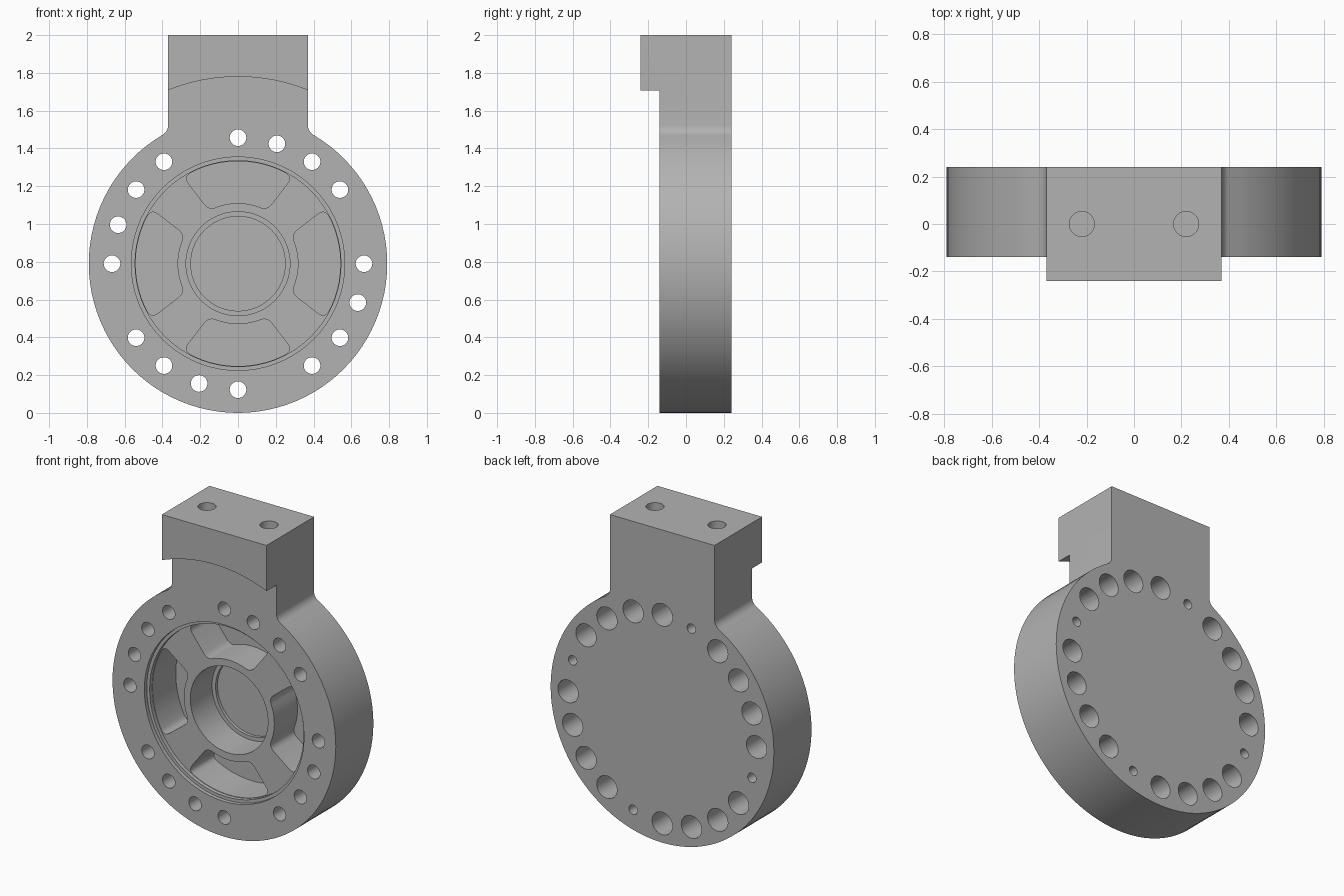
import bpy
import bmesh
from math import sin, cos, pi, radians, atan2, hypot
from mathutils import Vector

old = bpy.data.objects.get("Cube")
if old:
    bpy.data.objects.remove(old, do_unlink=True)

CZ, R = 0.79, 0.79            # disc centre height and radius
FRONT, BACK = -0.14, 0.24     # disc faces
HEAD_X, LIP_Y = 0.37, -0.24   # head half width and lip face

metal = bpy.data.materials.new("grey metal")
metal.use_nodes = True
grey = (0.45, 0.45, 0.45, 1)
metal.diffuse_color = grey
metal.node_tree.nodes["Principled BSDF"].inputs["Base Color"].default_value = grey


def arc(r, a0, a1, n, cx=0.0, cz=CZ):
    return [(cx + r * cos(a0 + (a1 - a0) * i / n), cz + r * sin(a0 + (a1 - a0) * i / n))
            for i in range(n + 1)]


def circle(r, n=32, cx=0.0, cz=CZ):
    return arc(r, 0, 2 * pi, n, cx, cz)[:-1]


def prism(bm, profile, y0, y1):
    face = bm.faces.new([bm.verts.new((x, y0, z)) for x, z in profile])
    ext = bmesh.ops.extrude_face_region(bm, geom=[face])
    verts = [g for g in ext["geom"] if isinstance(g, bmesh.types.BMVert)]
    bmesh.ops.translate(bm, vec=(0, y1 - y0, 0), verts=verts)


def make(name, bm):
    bmesh.ops.recalc_face_normals(bm, faces=bm.faces[:])
    mesh = bpy.data.meshes.new(name)
    bm.to_mesh(mesh)
    bm.free()
    mesh.materials.append(metal)
    obj = bpy.data.objects.new(name, mesh)
    bpy.context.collection.objects.link(obj)
    return obj


def cut(target, bm):
    cutter = make("cutter", bm)
    cutter.hide_render = True
    mod = target.modifiers.new("cut", "BOOLEAN")
    mod.operation, mod.solver, mod.object = "DIFFERENCE", "EXACT", cutter
    bpy.context.view_layer.objects.active = target
    bpy.ops.object.modifier_apply(modifier=mod.name)
    bpy.data.objects.remove(cutter, do_unlink=True)


def cut_prisms(target, parts):
    bm = bmesh.new()
    for profile, y0, y1 in parts:
        prism(bm, profile, y0, y1)
    cut(target, bm)


# Disc and head outline, blended with a fillet on each side
fr = 0.06
fx = HEAD_X + fr
fz = ((R + fr) ** 2 - fx ** 2) ** 0.5
lean = atan2(fz, fx)
fillet = arc(fr, pi + lean, pi, 6, fx, CZ + fz)
outline = arc(R, pi - lean, 2 * pi + lean, 80)[:-1] + fillet
outline += [(HEAD_X, 2), (-HEAD_X, 2)] + [(-x, z) for x, z in reversed(fillet[1:])]
outline.append((-fillet[0][0], fillet[0][1]))
outline = outline[1:]
bm = bmesh.new()
prism(bm, outline, LIP_Y, BACK)
body = make("housing_body", bm)

# Front cut back below the curved lip
cut_prisms(body, [(circle(0.99, 128), -1, FRONT)])

# Stepped recess and stepped central bore
for r, depth in ((0.565, 0.025), (0.545, 0.05), (0.275, 0.27), (0.25, 0.29)):
    cut_prisms(body, [(circle(r, 72), -0.5, FRONT + depth)])


# Four rounded pockets between the spokes
def rounded_pocket(turn):
    inner, outer, rad = 0.32, 0.542, 0.045
    a_in, a_out = radians(28.5), radians(32.2)
    t_in, t_out = rad / inner, rad / outer
    low = [Vector(p) for p in arc(inner, pi / 2 + a_in - t_in, pi / 2 - a_in + t_in, 10, 0, 0)]
    high = [Vector(p) for p in arc(outer, pi / 2 - a_out + t_out, pi / 2 + a_out - t_out, 16, 0, 0)]
    c_in = Vector((inner * sin(a_in), inner * cos(a_in)))
    c_out = Vector((outer * sin(a_out), outer * cos(a_out)))
    side = (c_out - c_in).normalized() * rad

    def corner(p, c, q):
        return [p.lerp(c, t).lerp(c.lerp(q, t), t) for t in (i / 6 for i in range(1, 7))]

    right = corner(low[-1], c_in, c_in + side)
    right += [c_out - side] + corner(c_out - side, c_out, high[0])[:-1]
    left = [Vector((-p.x, p.y)) for p in reversed(right)]
    pts = low + right + high + left
    return [(p.x * cos(turn) - p.y * sin(turn), CZ + p.x * sin(turn) + p.y * cos(turn))
            for p in pts]


cut_prisms(body, [(rounded_pocket(i * pi / 2), -0.5, FRONT + 0.285) for i in range(4)])

# Ring of bolt holes, with one small blind pin hole in each quarter
through, rear = [], []
for i in range(20):
    a = radians(18 * i)
    x, z = 0.667 * cos(a), CZ + 0.667 * sin(a)
    if i % 5 == 1:
        rear.append((circle(0.03, 24, x, z), BACK - 0.15, 0.5))
    else:
        through.append((circle(0.044, 32, x, z), -0.5, 0.5))
        rear.append((circle(0.072, 32, x, z), BACK - 0.2, 0.5))
cut_prisms(body, through)
cut_prisms(body, rear)

# Two mounting holes in the top of the head
bm = bmesh.new()
for x in (-0.22, 0.22):
    made = bmesh.ops.create_cone(bm, cap_ends=True, segments=32, radius1=0.053,
                                 radius2=0.053, depth=0.6)
    bmesh.ops.translate(bm, vec=(x, 0, 2), verts=made["verts"])
cut(body, bm)

# Smooth curved walls, crisp edges
bpy.ops.object.select_all(action="DESELECT")
body.select_set(True)
bpy.context.view_layer.objects.active = body
bpy.ops.object.shade_smooth_by_angle(angle=radians(30))
